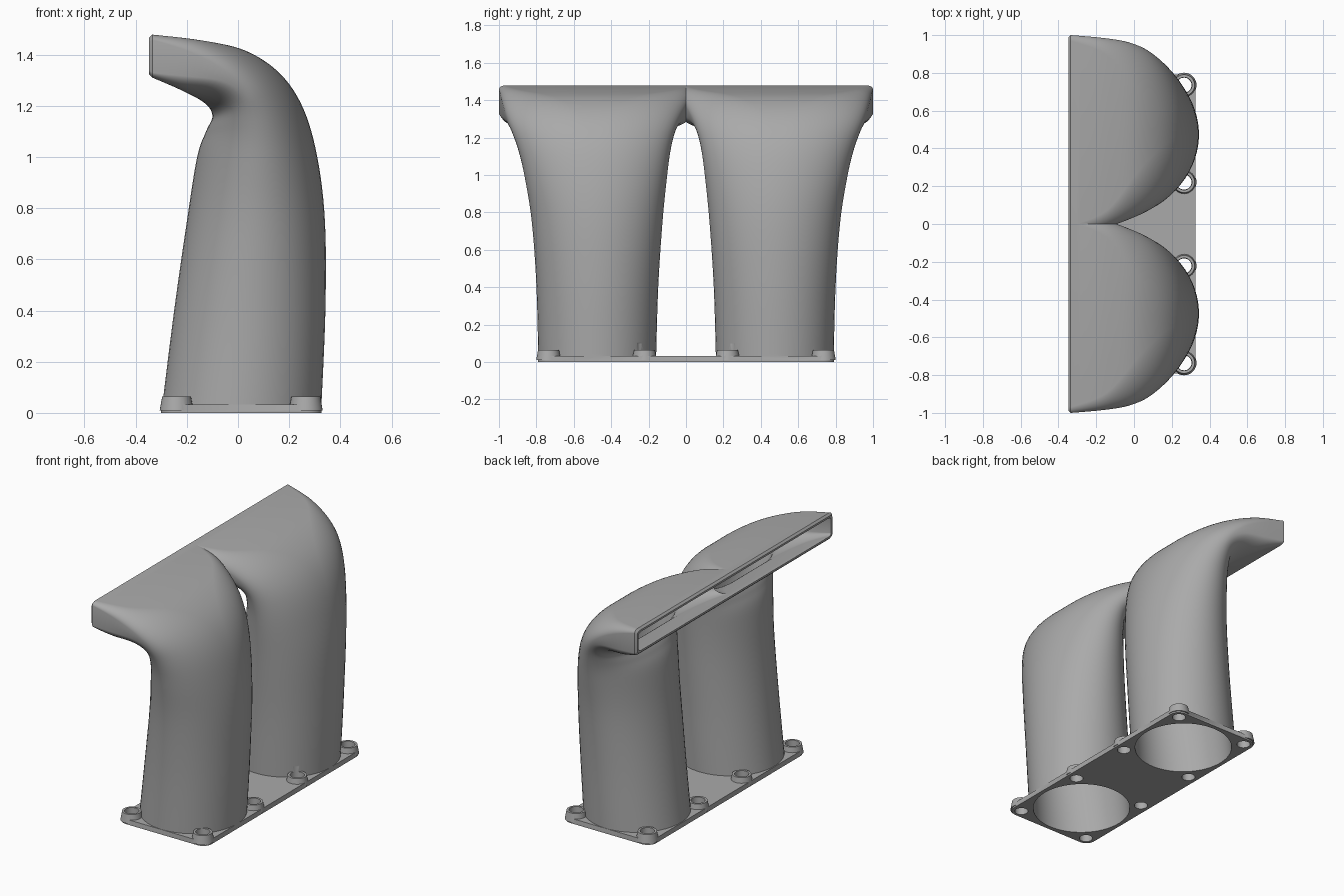
import bpy, bmesh
from math import cos, sin, pi
from mathutils import Matrix

if "Cube" in bpy.data.objects:
    bpy.data.objects.remove(bpy.data.objects["Cube"])

grey = bpy.data.materials.new("grey plastic")
grey.use_nodes = True
COLOUR = (0.4, 0.4, 0.4, 1)
grey.diffuse_color = COLOUR
grey.node_tree.nodes["Principled BSDF"].inputs["Base Color"].default_value = COLOUR

# duct sections: inner bend x, z, outer bend x, z, y near, y far, roundness across, roundness through
SECTIONS = [
    (-.30, 0, .325, 0, .16, .79, 1, 1),
    (-.25, .40, .342, .40, .148, .80, 1, 1),
    (-.20, .75, .34, .75, .125, .825, 1, 1),
    (-.16, 1.0, .31, 1.0, .10, .865, 1, 1),
    (-.125, 1.1, .255, 1.19, .08, .90, .97, 1),
    (-.10, 1.16, .165, 1.325, .055, .935, .88, 1),
    (-.13, 1.21, .03, 1.415, .02, .965, .6, .9),
    (-.22, 1.26, -.14, 1.455, -.02, .985, .2, .6),
    (-.335, 1.31, -.335, 1.478, -.04, 1.0, .06, .25),
]
STEPS, ARC, WALL = 6, 14, .024


def spline(rows):
    """Smooth rows by a Catmull-Rom curve."""
    pts = [rows[0]] + rows + [rows[-1]]
    out = []
    for a, b, c, d in zip(pts, pts[1:], pts[2:], pts[3:]):
        for i in range(STEPS):
            t = i / STEPS
            out.append([q + .5 * t * (r - p + t * (2*p - 5*q + 4*r - s + t * (3*(q - r) + s - p)))
                        for p, q, r, s in zip(a, b, c, d)])
    return out + [list(rows[-1])]


def ring(bm, row):
    xi, zi, xo, zo, y0, y1, ku, kv = row
    a = (y1 - y0) / 2
    verts = []
    for quad, (su, sv) in enumerate(((1, 1), (-1, 1), (-1, -1), (1, -1))):
        for i in range(ARC):
            t = (quad + (i + .5) / ARC) * pi / 2
            u = su * (1 - ku) + ku * cos(t)
            v = sv * (1 - kv) + kv * sin(t)
            f = (1 + v) / 2
            verts.append(bm.verts.new((xi + (xo - xi) * f, (y0 + y1) / 2 + a * u, zi + (zo - zi) * f)))
    return verts


def finish(bm, name):
    bmesh.ops.recalc_face_normals(bm, faces=bm.faces)
    me = bpy.data.meshes.new(name)
    bm.to_mesh(me)
    bm.free()
    me.materials.append(grey)
    ob = bpy.data.objects.new(name, me)
    bpy.context.collection.objects.link(ob)
    return ob


def loft(name, rows, side):
    bm = bmesh.new()
    rings = [ring(bm, r) for r in rows]
    for lo, hi in zip(rings, rings[1:]):
        for i in range(len(lo)):
            j = (i + 1) % len(lo)
            bm.faces.new((lo[i], lo[j], hi[j], hi[i]))
    bm.faces.new(rings[0])
    bm.faces.new(rings[-1])
    bmesh.ops.scale(bm, vec=(1, side, 1), verts=bm.verts)
    return finish(bm, name)


def inset(row, w):
    xi, zi, xo, zo, y0, y1, ku, kv = row
    n = ((xo - xi) ** 2 + (zo - zi) ** 2) ** .5
    dx, dz = (xo - xi) / n * w, (zo - zi) / n * w
    return [xi + dx, zi + dz, xo - dx, zo - dz, y0 + w, y1 - w, ku, kv]


def moved(row, dx, dz):
    return [row[0] + dx, row[1] + dz, row[2] + dx, row[3] + dz] + list(row[4:])


def cylinder(name, x, y, z0, z1, r0, r1):
    bm = bmesh.new()
    bmesh.ops.create_cone(bm, cap_ends=True, segments=32, radius1=r0, radius2=r1, depth=z1 - z0,
                          matrix=Matrix.Translation((x, y, (z0 + z1) / 2)))
    return finish(bm, name)


def boolean(target, other, operation):
    m = target.modifiers.new("cut", 'BOOLEAN')
    m.operation, m.object, m.solver = operation, other, 'EXACT'
    bpy.context.view_layer.objects.active = target
    bpy.ops.object.modifier_apply(modifier=m.name)
    bpy.data.objects.remove(other)


# outer skin with a chamfered mouth, and the hollow core
outer = spline(SECTIONS)
core = [inset(r, WALL) for r in outer]
for i in range(STEPS):
    core[-1 - i][4] -= .04 * (1 - i / STEPS)
core = [moved(core[0], 0, -.05)] + core + [moved(core[-1], -.06, 0)]
outer.append(moved(inset(outer[-1], .012), -.012, 0))

# base plate with rounded corners
bm = bmesh.new()
bmesh.ops.create_cube(bm, size=1, matrix=Matrix.Translation((.0125, 0, .016)) @ Matrix.Diagonal((.627, 1.584, .032, 1)))
corners = [e for e in bm.edges if abs(e.verts[0].co.z - e.verts[1].co.z) > .01]
bmesh.ops.bevel(bm, geom=corners, offset=.06, segments=8, affect='EDGES', profile=.5)
duct = finish(bm, "twin_duct")

# screw bosses, tubes, then the hollows and screw holes
screws = [(x, y) for x in (-.24, .265) for y in (-.735, -.222, .222, .735)]
for x, y in screws:
    boolean(duct, cylinder("screw_boss", x, y, .01, .065, .066, .056), 'UNION')
for side in (1, -1):
    boolean(duct, loft("tube", outer, side), 'UNION')
for side in (1, -1):
    boolean(duct, loft("hollow", core, side), 'DIFFERENCE')
for x, y in screws:
    boolean(duct, cylinder("screw_hole", x, y, -.05, .1, .038, .043), 'DIFFERENCE')

bpy.ops.object.select_all(action='DESELECT')
duct.select_set(True)
bpy.context.view_layer.objects.active = duct
bpy.ops.object.shade_smooth_by_angle(angle=.55)
